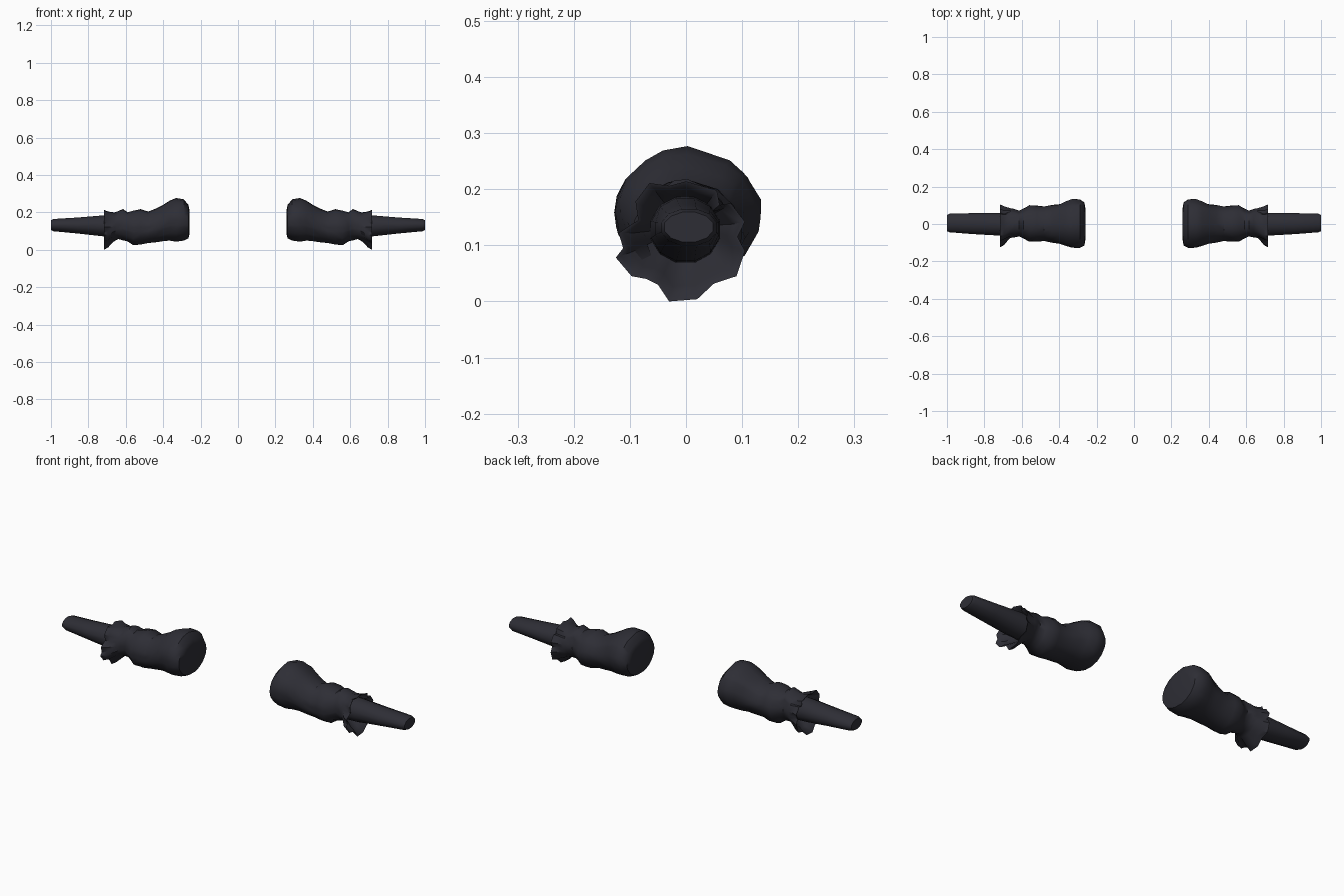
import bpy, bmesh, math, random

if "Cube" in bpy.data.objects:
    bpy.data.objects.remove(bpy.data.objects["Cube"])

random.seed(4)
cloth = bpy.data.materials.new("charcoal cloth")
cloth.diffuse_color = (0.027, 0.027, 0.036, 1)
cloth.use_nodes = True
cloth.node_tree.nodes["Principled BSDF"].inputs["Base Color"].default_value = cloth.diffuse_color

# Ragged cuff edge (y, z), running counter-clockwise from the +y side
CUFF = [(0.092, 0.115), (0.105, 0.142), (0.08, 0.175), (0.06, 0.172),
        (0.055, 0.198), (0.0, 0.214), (-0.03, 0.206), (-0.065, 0.211),
        (-0.09, 0.178), (-0.085, 0.145), (-0.12, 0.122), (-0.112, 0.095),
        (-0.125, 0.078), (-0.097, 0.045), (-0.07, 0.04), (-0.05, 0.03),
        (-0.03, 0.0), (0.02, 0.004), (0.05, 0.032), (0.09, 0.045),
        (0.105, 0.09)]
CY, CZ = 0.0, 0.122
ANGLES = [math.atan2(z - CZ, y - CY) for y, z in CUFF]


def oval(x, y0, y1, z0, z1, angles, wobble=0.0):
    """Ring of points filling the given y and z extents."""
    pts = []
    for a in angles:
        r = 1 + random.uniform(-wobble, wobble)
        pts.append((x, (y0 + y1) / 2 + r * (y1 - y0) / 2 * math.cos(a),
                    (z0 + z1) / 2 + r * (z1 - z0) / 2 * math.sin(a)))
    return pts


def cuff_ring(x, scale):
    return [(x, CY + (y - CY) * scale, CZ + (z - CZ) * scale) for y, z in CUFF]


def loft(name, rings, cap_start, cap_end, angle):
    """Skin the rings and mirror the part to the other arm."""
    bm = bmesh.new()
    loops = [[bm.verts.new(p) for p in ring] for ring in rings]
    n = len(rings[0])
    for a, b in zip(loops, loops[1:]):
        for i in range(n):
            j = (i + 1) % n
            bm.faces.new((a[i], a[j], b[j], b[i]))
    if cap_start:
        bm.faces.new(loops[0][::-1])
    if cap_end:
        bm.faces.new(loops[-1])
    bmesh.ops.recalc_face_normals(bm, faces=bm.faces)
    mesh = bpy.data.meshes.new(name)
    bm.to_mesh(mesh)
    bm.free()
    mesh.materials.append(cloth)
    ob = bpy.data.objects.new(name, mesh)
    bpy.context.collection.objects.link(ob)
    ob.modifiers.new("other_arm", 'MIRROR').use_mirror_merge = False
    bpy.ops.object.select_all(action='DESELECT')
    ob.select_set(True)
    bpy.context.view_layer.objects.active = ob
    bpy.ops.object.shade_smooth_by_angle(angle=math.radians(angle))
    return ob


# Sleeve: x, y range, z range from the shoulder to the gathered wrist
SLEEVE = [(0.26, -0.085, 0.085, 0.08, 0.215), (0.265, -0.115, 0.115, 0.06, 0.24),
          (0.29, -0.128, 0.132, 0.047, 0.27), (0.33, -0.127, 0.133, 0.043, 0.275),
          (0.365, -0.118, 0.12, 0.045, 0.265), (0.40, -0.105, 0.108, 0.043, 0.243),
          (0.44, -0.097, 0.1, 0.04, 0.222), (0.48, -0.09, 0.092, 0.036, 0.203),
          (0.52, -0.092, 0.096, 0.028, 0.217), (0.56, -0.094, 0.1, 0.025, 0.212),
          (0.59, -0.078, 0.082, 0.045, 0.202), (0.615, -0.066, 0.07, 0.05, 0.218),
          (0.64, -0.072, 0.08, 0.055, 0.205), (0.66, -0.075, 0.085, 0.048, 0.2)]
rings = [oval(*s, ANGLES, 0.0 if i < 3 else 0.03) for i, s in enumerate(SLEEVE)]
# Flared cuff, folded back inside to the wrist
rings += [cuff_ring(0.695, 0.9), cuff_ring(0.717, 1.0), cuff_ring(0.714, 0.93),
          cuff_ring(0.685, 0.78),
          oval(0.64, -0.058, 0.058, 0.072, 0.18, ANGLES)]
loft("sleeve", rings, True, False, 40)

# Tapered forearm with a blunt, slightly rounded tip
steps = [math.tau * (i + 0.5) / 12 for i in range(12)]
FOREARM = [(0.62, -0.066, 0.063, 0.066, 0.19), (0.72, -0.064, 0.062, 0.07, 0.186),
           (0.86, -0.056, 0.06, 0.086, 0.174), (0.985, -0.046, 0.057, 0.098, 0.166),
           (1.0, -0.04, 0.05, 0.105, 0.16)]
loft("forearm", [oval(*f, steps) for f in FOREARM], True, True, 40)
